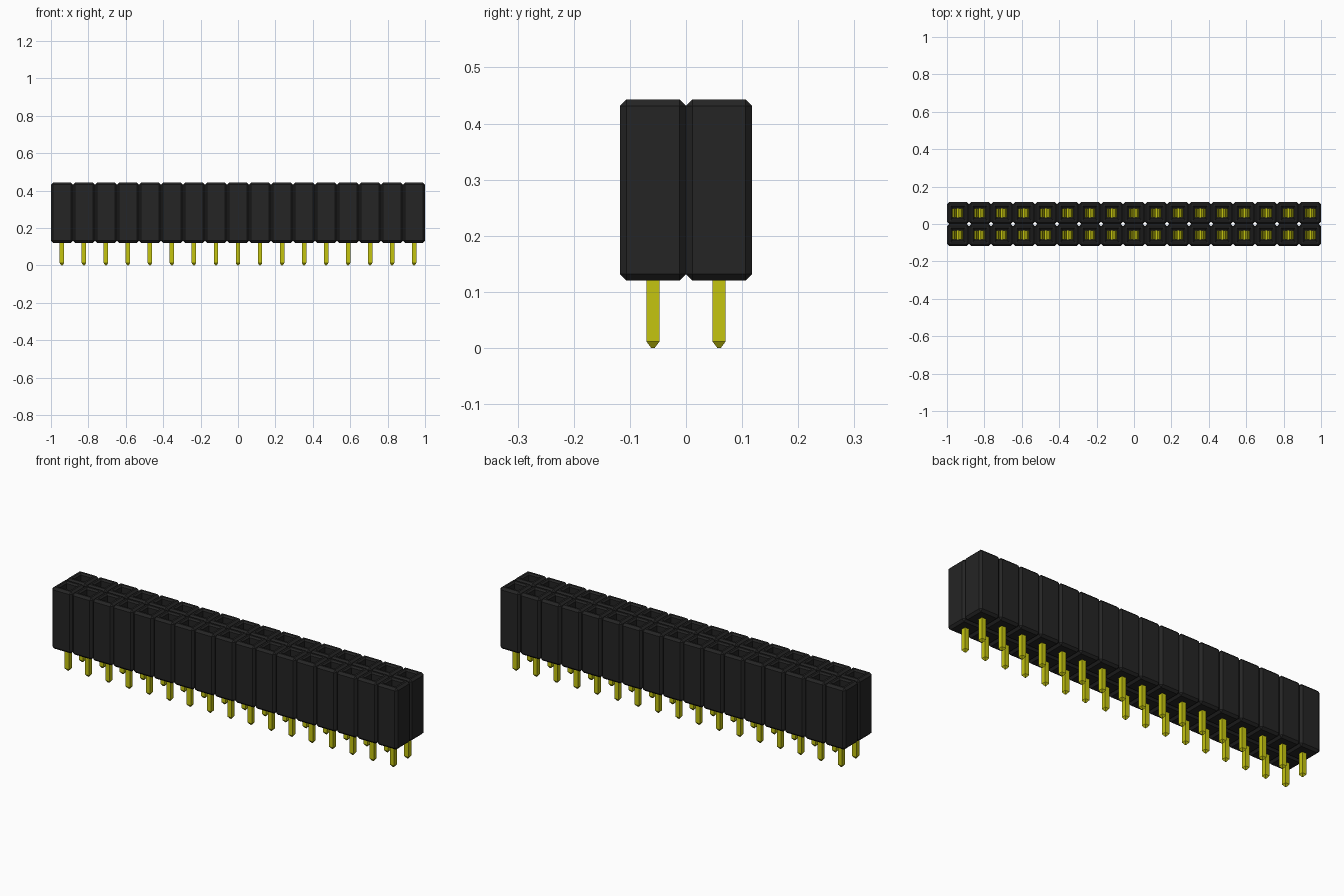
import bpy, bmesh
from mathutils import Matrix

if "Cube" in bpy.data.objects:
    bpy.data.objects.remove(bpy.data.objects["Cube"], do_unlink=True)

COLS, ROWS = 17, 2
P = 2.0 / COLS                 # pitch between cells
Z0, Z1 = 0.12, 0.443           # bottom and top of the housing
X0, Y0 = -P * (COLS - 1) / 2, -P / 2


def material(name, rgb):
    m = bpy.data.materials.new(name)
    m.use_nodes = True
    m.diffuse_color = (*rgb, 1)
    m.node_tree.nodes["Principled BSDF"].inputs["Base Color"].default_value = (*rgb, 1)
    return m


black = material("black plastic", (0.018, 0.018, 0.018))
gold = material("gold metal", (0.56, 0.56, 0.005))


def grid_object(name, bm, mat):
    """Make an object from one cell's mesh and repeat it over the grid."""
    bmesh.ops.recalc_face_normals(bm, faces=bm.faces)
    me = bpy.data.meshes.new(name)
    bm.to_mesh(me)
    bm.free()
    me.materials.append(mat)
    ob = bpy.data.objects.new(name, me)
    ob.location = (X0, Y0, 0)
    bpy.context.collection.objects.link(ob)
    for label, count, offset in (("columns", COLS, (P, 0, 0)), ("rows", ROWS, (0, P, 0))):
        a = ob.modifiers.new(label, 'ARRAY')
        a.count = count
        a.use_relative_offset = False
        a.use_constant_offset = True
        a.constant_offset_displace = offset
    return ob


def box(bm, size, centre):
    m = Matrix.Translation(centre) @ Matrix.Diagonal((*size, 1))
    return bmesh.ops.create_cube(bm, size=1, matrix=m)["verts"]


def loft(bm, rings):
    """Closed square shaft through (half width, z) rings."""
    loops = [[bm.verts.new((sx * h, sy * h, z)) for sx, sy in
              ((-1, -1), (1, -1), (1, 1), (-1, 1))] for h, z in rings]
    for a, b in zip(loops, loops[1:]):
        for i in range(4):
            j = (i + 1) % 4
            bm.faces.new((a[i], a[j], b[j], b[i]))
    bm.faces.new(loops[0])
    bm.faces.new(loops[-1])


# Housing cell: chamfered block with a square socket sunk into the top
bm = bmesh.new()
box(bm, (P, P, Z1 - Z0), (0, 0, (Z0 + Z1) / 2))
bmesh.ops.bevel(bm, geom=bm.edges[:], offset=0.0115, segments=1, affect='EDGES')
bmesh.ops.recalc_face_normals(bm, faces=bm.faces)
top = max(bm.faces, key=lambda f: f.calc_center_median().z)
bmesh.ops.inset_region(bm, faces=[top], thickness=0.014)
for half, z in ((0.030, Z1 - 0.008), (0.030, 0.14)):
    new = bmesh.ops.extrude_face_region(bm, geom=[top])
    old, top = top, next(g for g in new["geom"] if isinstance(g, bmesh.types.BMFace))
    bmesh.ops.delete(bm, geom=[old], context='FACES_ONLY')
    for v in top.verts:
        v.co = (half if v.co.x > 0 else -half, half if v.co.y > 0 else -half, z)
grid_object("housing_cells", bm, black)

# Solder pins with tapered tips
bm = bmesh.new()
loft(bm, [(0.003, 0), (0.012, 0.012), (0.012, 0.145)])
grid_object("pins", bm, gold)

# Spring contacts: a base plate and two leaves that pinch inward
bm = bmesh.new()
box(bm, (0.056, 0.05, 0.006), (0, 0, 0.143))
leaf = [(0.028, 0.142), (0.028, 0.20), (0.008, 0.34), (0.022, 0.385)]
T = 0.004
for side in (-1, 1):
    outline = [(x, z) for x, z in leaf] + [(x - T, z) for x, z in reversed(leaf)]
    face = bm.faces.new([bm.verts.new((side * x, -0.024, z)) for x, z in outline])
    ext = bmesh.ops.extrude_face_region(bm, geom=[face])
    for g in ext["geom"]:
        if isinstance(g, bmesh.types.BMVert):
            g.co.y = 0.024
grid_object("spring_contacts", bm, gold)
